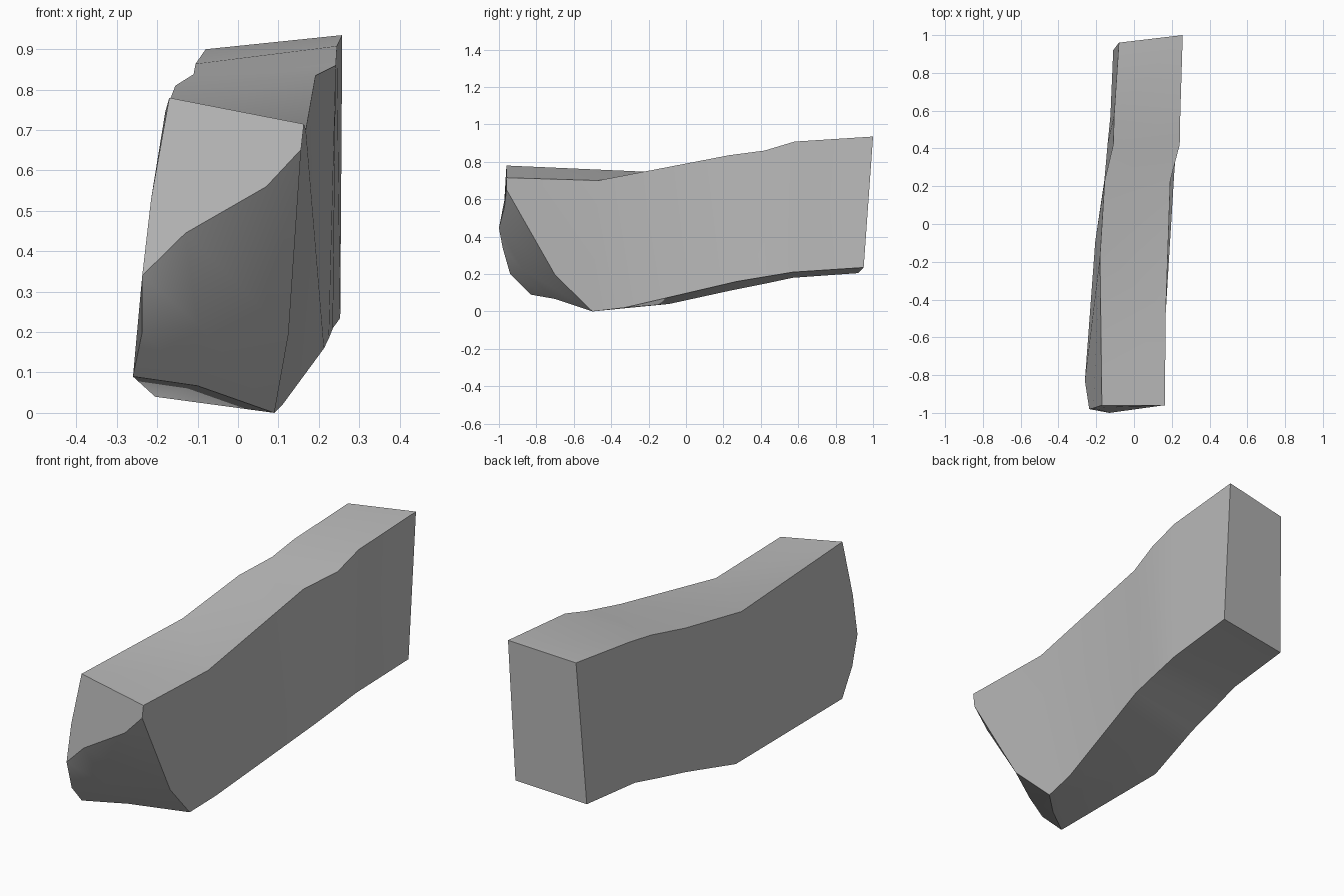
import bpy
import bmesh
from math import radians

# Remove the default cube only
default_cube = bpy.data.objects.get("Cube")
if default_cube:
    bpy.data.objects.remove(default_cube, do_unlink=True)

# Single flat colour
grey = bpy.data.materials.new("plain_grey")
grey.use_nodes = True
colour = (0.5, 0.5, 0.5, 1.0)
grey.diffuse_color = colour
for node in grey.node_tree.nodes:
    if node.type == "BSDF_PRINCIPLED":
        node.inputs["Base Color"].default_value = colour

mesh_builder = bmesh.new()


def points(*coordinates):
    """Add a chain of vertices to the block."""
    return [mesh_builder.verts.new(co) for co in coordinates]


def face(*vertices):
    """Join vertices with one face."""
    return mesh_builder.faces.new(vertices)


# Four long edges of the bent block, each running from front to back
top_left = points((-.17, -.96, .78), (-.18, -.17, .745), (-.155, .23, .81),
                  (-.11, .42, .838), (-.105, .58, .864), (-.08, .96, .9))
top_right = points((.163, -.96, .715), (.168, -.47, .7), (.192, .23, .835),
                   (.242, .42, .86), (.245, .58, .908), (.258, 1, .935))
low_right = points((.09, -.5, 0), (.11, -.33, .02), (.213, .27, .16),
                   (.225, .42, .185), (.235, .57, .21), (.253, .95, .235))
low_left = points((-.26, -.83, .09), (-.205, -.09, .04), (-.157, .23, .11),
                  (-.14, .42, .148), (-.125, .57, .18), (-.11, .92, .205))
rails = [top_left, top_right, low_right, low_left]

# Body: strips between neighbouring edges, behind the shaped nose
for side, rail in enumerate(rails):
    neighbour = rails[(side + 1) % len(rails)]
    for station in range(1, len(rail) - 1):
        face(rail[station], neighbour[station],
             neighbour[station + 1], rail[station + 1])

# Back end
face(*[rail[-1] for rail in rails])

# Nose: left edge, ridge across the front, cut right edge and rounded chin
left_upper, = points((-.215, -.975, .53))
ridge = points((-.237, -.98, .34), (-.13, -1, .445),
               (.07, -.97, .56), (.156, -.96, .652))
left_lower, chin, right_cut, bottom_middle = points(
    (-.237, -.94, .2), (-.1, -.87, .22), (.125, -.7, .195), (-.1, -.7, .067))

# Nose sides, top and underside
face(top_left[0], top_left[1], low_left[1], low_left[0],
     left_lower, ridge[0], left_upper)
face(top_right[0], ridge[3], right_cut, low_right[0],
     low_right[1], top_right[1])
face(top_left[0], top_right[0], top_right[1], top_left[1])
face(low_left[0], low_left[1], low_right[1], low_right[0], bottom_middle)

# Upper front face
face(top_left[0], left_upper, *ridge, top_right[0])

# Lower front face, curving back under the ridge
face(ridge[0], left_lower, chin, ridge[1])
face(ridge[1], chin, right_cut, ridge[2])
face(ridge[2], right_cut, ridge[3])
face(left_lower, low_left[0], bottom_middle, chin)
face(chin, bottom_middle, low_right[0], right_cut)

bmesh.ops.recalc_face_normals(mesh_builder, faces=mesh_builder.faces[:])

# Finished block
mesh = bpy.data.meshes.new("bent_block")
mesh_builder.to_mesh(mesh)
mesh_builder.free()
mesh.materials.append(grey)
block = bpy.data.objects.new("bent_block", mesh)
bpy.context.collection.objects.link(block)

# Smooth the gentle bends and keep the cut edges sharp
bpy.ops.object.select_all(action="DESELECT")
block.select_set(True)
bpy.context.view_layer.objects.active = block
bpy.ops.object.shade_smooth_by_angle(angle=radians(30))
